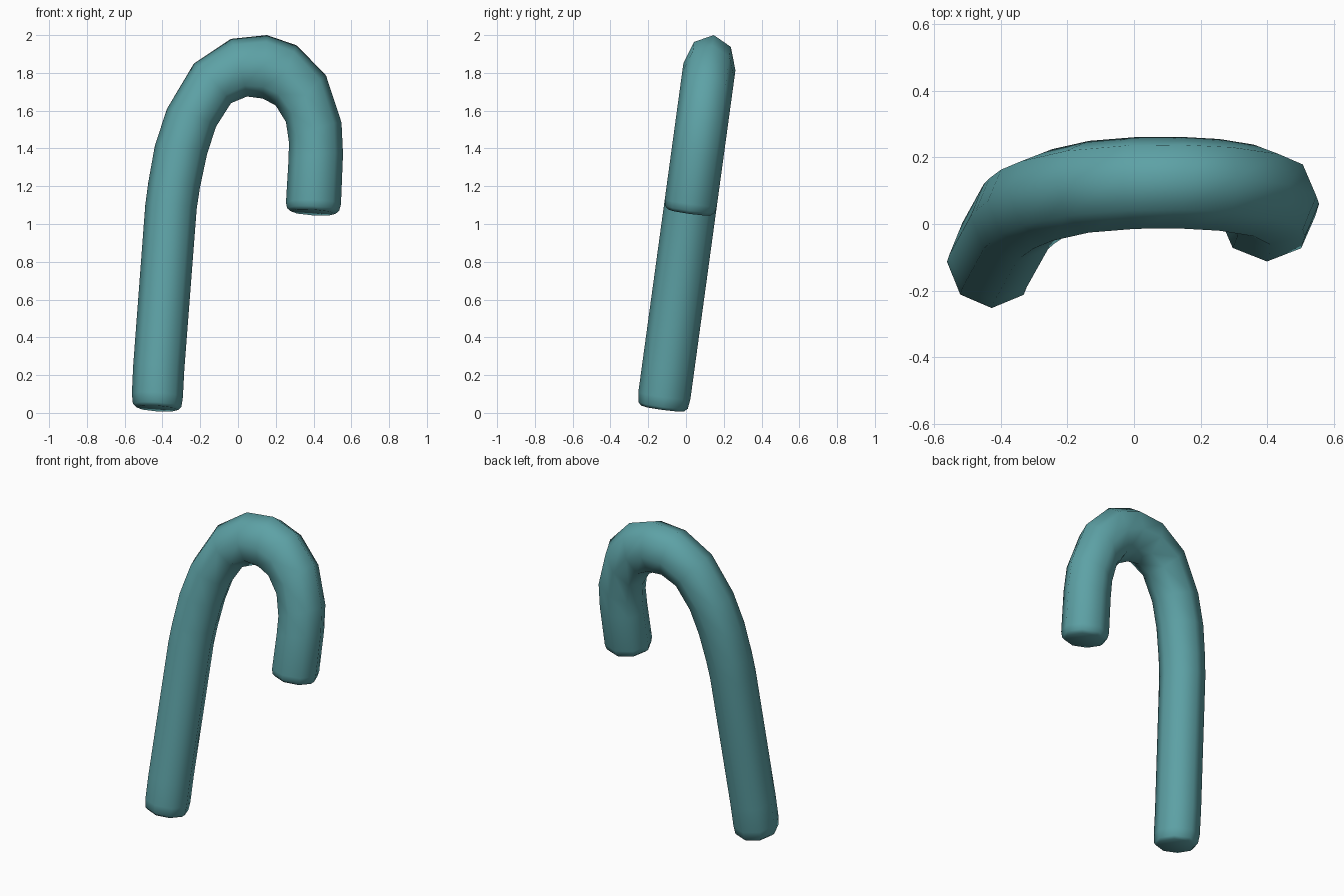
import bpy, bmesh, math
from mathutils import Vector

if "Cube" in bpy.data.objects:
    bpy.data.objects.remove(bpy.data.objects["Cube"])

SLOPE = 0.137            # backward lean of the cane's plane
HALF_DEPTH = 0.139
SIDES = 8
tilt = math.atan(SLOPE)
normal = Vector((0, math.cos(tilt), -math.sin(tilt)))


def on_plane(x, z):
    return Vector((x, -0.127 + SLOPE * z, z))


# outer x, z / inner x, z / scale, one row per ring along the cane
rings = [
    (-0.563, 0.032, -0.293, 0.014, 0.82),
    (-0.563, 0.048, -0.293, 0.030, 0.95),
    (-0.562, 0.100, -0.292, 0.082, 1),
    (-0.555, 0.250, -0.284, 0.232, 1),
    (-0.491, 1.100, -0.219, 1.078, 1),
    (-0.475, 1.220, -0.202, 1.190, 1),
    (-0.440, 1.415, -0.164, 1.370, 1),
    (-0.376, 1.610, -0.116, 1.516, 1),
    (-0.233, 1.850, -0.037, 1.640, 1),
    (-0.037, 1.980, 0.048, 1.675, 1),
    (0.153, 2.000, 0.132, 1.664, 1),
    (0.312, 1.945, 0.200, 1.627, 1),
    (0.466, 1.786, 0.254, 1.540, 1),
    (0.548, 1.537, 0.270, 1.430, 1),
    (0.556, 1.370, 0.267, 1.330, 1),
    (0.545, 1.105, 0.254, 1.115, 1),
    (0.543, 1.070, 0.252, 1.085, 0.95),
    (0.542, 1.052, 0.251, 1.070, 0.82),
]

# hooked tube: loft octagons between outer and inner bend lines
bm = bmesh.new()
loops = []
for ox, oz, ix, iz, s in rings:
    o, i = on_plane(ox, oz), on_plane(ix, iz)
    c, r = (o + i) / 2, (o - i) / 2
    angles = [2 * math.pi * k / SIDES for k in range(SIDES)]
    loops.append([bm.verts.new(c + s * (r * math.cos(a) + normal * HALF_DEPTH * math.sin(a)))
                  for a in angles])
for a, b in zip(loops, loops[1:]):
    for k in range(SIDES):
        n = (k + 1) % SIDES
        bm.faces.new((a[k], a[n], b[n], b[k]))

# end caps
bm.faces.new(loops[0])
bm.faces.new(loops[-1])
bmesh.ops.recalc_face_normals(bm, faces=bm.faces)
for f in bm.faces:
    f.smooth = True

mesh = bpy.data.meshes.new("hooked_cane")
bm.to_mesh(mesh)
bm.free()
cane = bpy.data.objects.new("hooked_cane", mesh)
bpy.context.collection.objects.link(cane)

teal = bpy.data.materials.new("teal")
teal.diffuse_color = (0.11, 0.36, 0.38, 1)
teal.use_nodes = True
teal.node_tree.nodes["Principled BSDF"].inputs["Base Color"].default_value = teal.diffuse_color
mesh.materials.append(teal)
